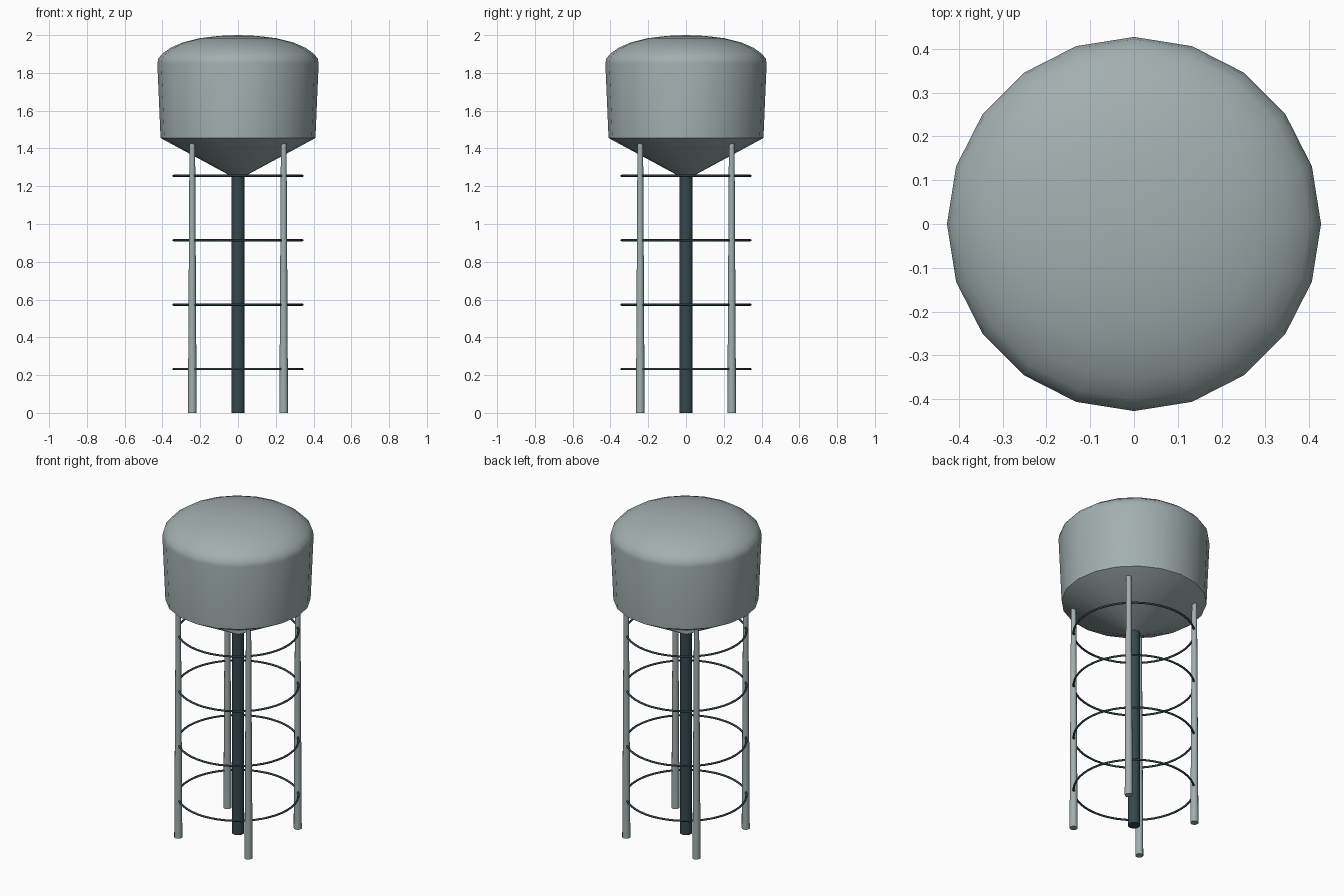
import bpy
import bmesh
import math
from mathutils import Matrix

cube = bpy.data.objects.get("Cube")
if cube:
    bpy.data.objects.remove(cube, do_unlink=True)


def make_material(name, rgb):
    mat = bpy.data.materials.new(name)
    mat.use_nodes = True
    color = (*rgb, 1.0)
    mat.diffuse_color = color
    bsdf = mat.node_tree.nodes["Principled BSDF"]
    bsdf.inputs["Base Color"].default_value = color
    bsdf.inputs["Roughness"].default_value = 0.6
    return mat


pale_steel = make_material("pale blue grey steel", (0.36, 0.43, 0.43))
dark_steel = make_material("dark slate steel", (0.035, 0.065, 0.072))


def lathe(name, profile, sides, mat, location=(0, 0, 0), closed=False, angle=35):
    """Spin an (radius, height) profile round the z axis."""
    bm = bmesh.new()
    points = [bm.verts.new((r, 0, z)) for r, z in profile]
    edges = [bm.edges.new(pair) for pair in zip(points, points[1:])]
    if closed:
        edges.append(bm.edges.new((points[-1], points[0])))
    bmesh.ops.spin(bm, geom=points + edges, cent=(0, 0, 0), axis=(0, 0, 1),
                   angle=math.tau, steps=sides, use_merge=True)
    bmesh.ops.remove_doubles(bm, verts=bm.verts, dist=0.0001)
    bmesh.ops.recalc_face_normals(bm, faces=bm.faces)
    mesh = bpy.data.meshes.new(name)
    bm.to_mesh(mesh)
    bm.free()
    mesh.materials.append(mat)
    obj = bpy.data.objects.new(name, mesh)
    obj.location = location
    bpy.context.collection.objects.link(obj)
    bpy.ops.object.select_all(action='DESELECT')
    obj.select_set(True)
    bpy.context.view_layer.objects.active = obj
    bpy.ops.object.shade_smooth_by_angle(angle=math.radians(angle))
    return obj


def post(name, base_r, top_r, height, sides, mat, location=(0, 0, 0)):
    profile = [(0, 0), (base_r, 0), (top_r, height), (0, height)]
    return lathe(name, profile, sides, mat, location)


# Tank: conical floor, slightly flared wall, domed roof
tank_profile = [(0, 1.25), (0.03, 1.25), (0.41, 1.455), (0.427, 1.85),
                (0.422, 1.876), (0.4, 1.902), (0.357, 1.933), (0.29, 1.962),
                (0.2, 1.984), (0.1, 1.996), (0, 2.0)]
lathe("tank", tank_profile, 20, pale_steel, angle=40)

# Central riser pipe
post("riser_pipe", 0.035, 0.035, 1.26, 16, dark_steel)

# Four tapered legs
for side, sx in (("left", 1), ("right", -1)):
    for end, sy in (("front", -1), ("back", 1)):
        post(f"{end}_{side}_leg", 0.023, 0.015, 1.425, 12, pale_steel,
             (sx * 0.242, sy * 0.242, 0))

# Thin bracing hoops through the legs
hoop_r, wire_r, wire_sides = 0.341, 0.006, 8
hoop_profile = [(hoop_r + wire_r * math.cos(math.tau * i / wire_sides),
                 wire_r * math.sin(math.tau * i / wire_sides))
                for i in range(wire_sides)]
for i in range(4):
    lathe(f"bracing_hoop_{i + 1}", hoop_profile, 48, dark_steel,
          (0, 0, 0.232 + i * 0.341), closed=True, angle=60)
